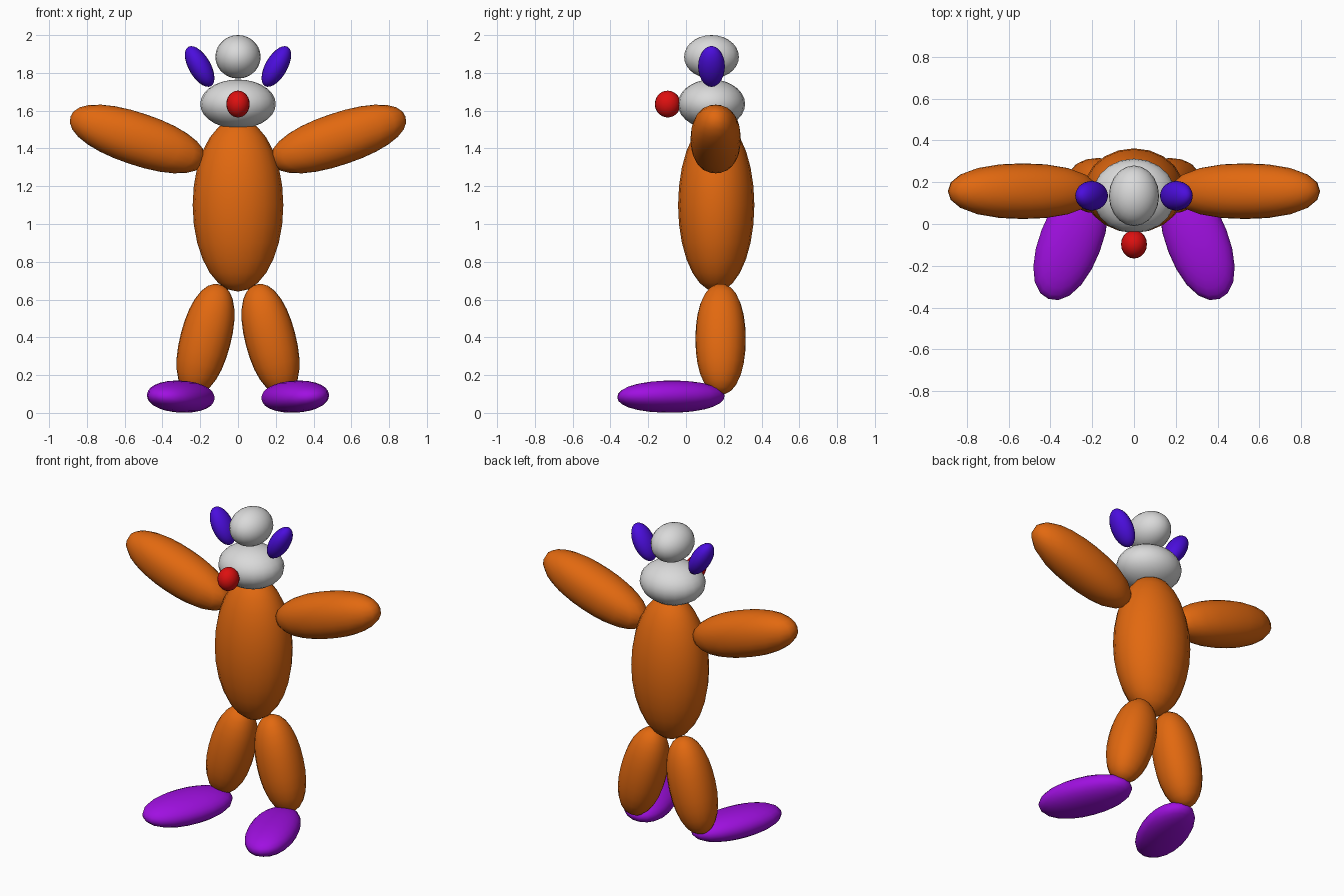
import bpy, bmesh, math

if "Cube" in bpy.data.objects:
    bpy.data.objects.remove(bpy.data.objects["Cube"])


def mat(name, rgb):
    m = bpy.data.materials.new(name)
    m.diffuse_color = (*rgb, 1)
    m.use_nodes = True
    m.node_tree.nodes["Principled BSDF"].inputs["Base Color"].default_value = m.diffuse_color
    return m


ORANGE = mat("orange", (0.76, 0.14, 0.005))
GREY = mat("light grey", (0.70, 0.70, 0.70))
RED = mat("red", (0.72, 0.005, 0.005))
BLUE = mat("blue violet", (0.07, 0.004, 0.72))
PURPLE = mat("purple", (0.35, 0.005, 0.75))


def blob(name, loc, radii, material, rot=(0, 0, 0), power=2.0):
    """Smooth ellipsoid; a power above 2 gives blunter ends."""
    bm = bmesh.new()
    bmesh.ops.create_uvsphere(bm, u_segments=20, v_segments=14, radius=1)
    for v in bm.verts:
        k = sum(abs(c) ** power for c in v.co) ** (-1 / power)
        v.co = [c * k * r for c, r in zip(v.co, radii)]
    for f in bm.faces:
        f.smooth = True
    me = bpy.data.meshes.new(name)
    bm.to_mesh(me)
    bm.free()
    me.materials.append(material)
    ob = bpy.data.objects.new(name, me)
    ob.location = loc
    ob.rotation_euler = [math.radians(a) for a in rot]
    bpy.context.collection.objects.link(ob)


def pair(name, loc, radii, material, rot, power=2.0):
    """Mirrored left and right copies."""
    for side, s in (("right", 1), ("left", -1)):
        blob(f"{side}_{name}", (s * loc[0], loc[1], loc[2]), radii, material,
             (rot[0], s * rot[1], s * rot[2]), power)


# Torso, head, crown and nose
blob("torso", (0, 0.16, 1.10), (0.24, 0.202, 0.458), ORANGE)
blob("head", (0, 0.135, 1.635), (0.2, 0.178, 0.13), GREY)
blob("crown", (0, 0.135, 1.885), (0.12, 0.145, 0.115), GREY)
blob("nose", (0, -0.097, 1.635), (0.062, 0.068, 0.071), RED)

# Ears, arms, legs and feet
pair("ear", (0.203, 0.135, 1.834), (0.058, 0.071, 0.12), BLUE, (0, 30, 0))
pair("arm", (0.532, 0.157, 1.45), (0.374, 0.133, 0.138), ORANGE, (0, -18.5, 0), 2.2)
pair("leg", (0.172, 0.183, 0.39), (0.134, 0.133, 0.3), ORANGE, (0, -14.5, 0), 2.2)
pair("foot", (0.303, -0.08, 0.086), (0.149, 0.298, 0.084), PURPLE, (0, -5, 21), 2.15)
